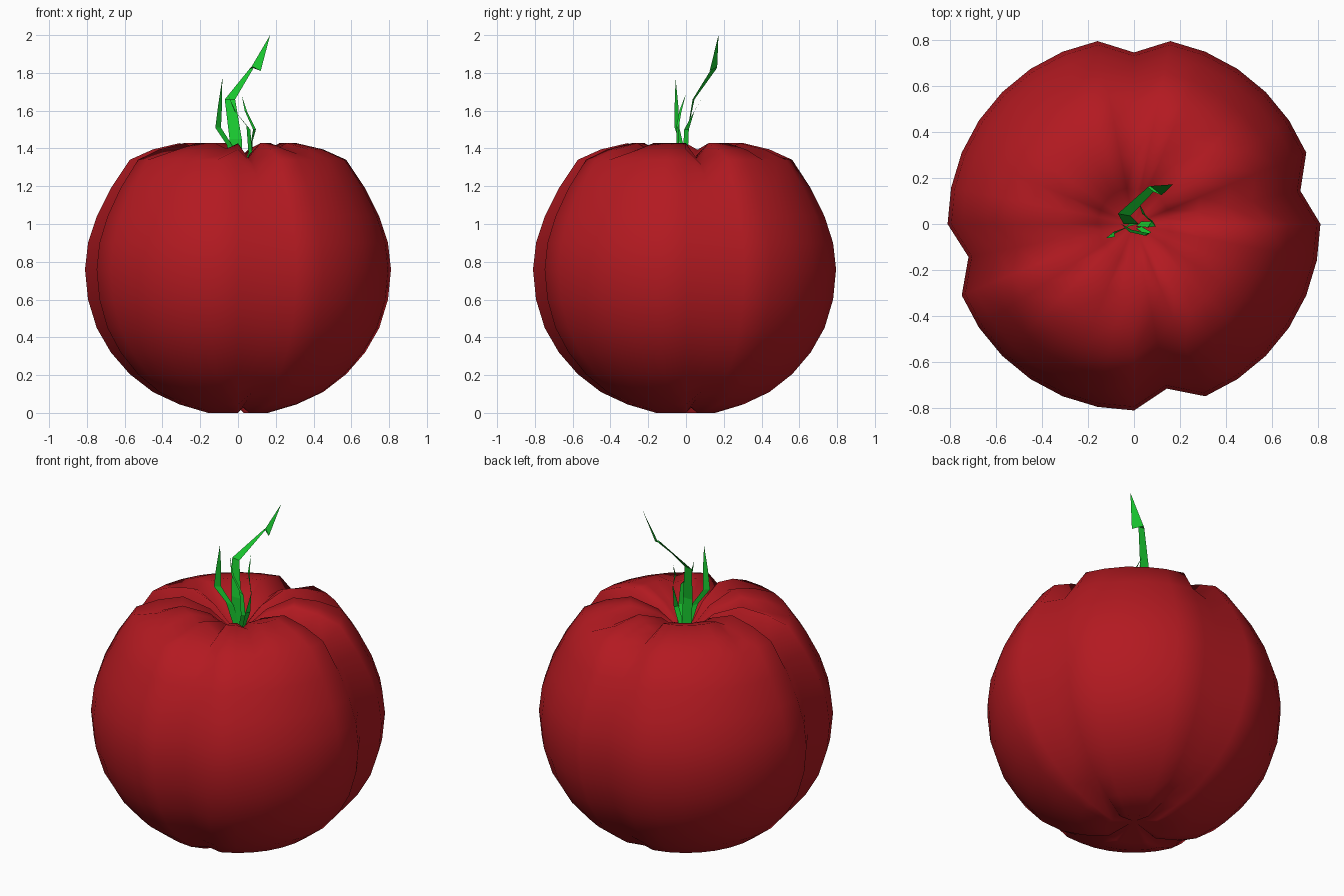
import bpy, math

SEG = 32


def material(name, color):
    m = bpy.data.materials.new(name)
    m.diffuse_color = color
    return m


def make_object(name, verts, faces, mat, smooth):
    me = bpy.data.meshes.new(name)
    me.from_pydata(verts, [], faces)
    me.update()
    me.materials.append(mat)
    me.polygons.foreach_set("use_smooth", [smooth] * len(me.polygons))
    ob = bpy.data.objects.new(name, me)
    bpy.context.collection.objects.link(ob)
    return ob


red = material("tomato_red", (0.45, 0.01, 0.015, 1))
green = material("stem_green", (0.01, 0.6, 0.03, 1))

# Fruit: lathe profile (radius, height) from below to the sunken top
profile = [(0.158, 0.0), (0.31, 0.045), (0.45, 0.11), (0.573, 0.205),
           (0.673, 0.32), (0.748, 0.45), (0.794, 0.60), (0.81, 0.76),
           (0.794, 0.90), (0.748, 1.04), (0.673, 1.19), (0.573, 1.34),
           (0.45, 1.395), (0.31, 1.428), (0.158, 1.37)]
deep = {1: 0.91, 8: 0.92, 17: 0.905, 25: 0.9}      # full-height grooves
shallow = {5: 0.04, 7: 0.03, 15: 0.035, 19: 0.03, 23: 0.03, 28: 0.025}  # top creases

verts, faces = [], []
for r, z in profile:
    for i in range(SEG):
        a = 2 * math.pi * i / SEG
        k, dz = deep.get(i, 1), 0
        if i in deep:
            if z > 1.3:
                dz = -0.08
            elif z < 0.1:
                dz = 0.03
        elif i in shallow and z > 1.36:
            dz = -shallow[i]
        verts.append((r * k * math.cos(a), r * k * math.sin(a), z + dz))
for j in range(len(profile) - 1):
    for i in range(SEG):
        n = (i + 1) % SEG
        faces.append((j * SEG + i, j * SEG + n, (j + 1) * SEG + n, (j + 1) * SEG + i))
bottom = len(verts)
verts += [(0, 0, 0.05), (0, 0, 1.23)]
last = (len(profile) - 1) * SEG
for i in range(SEG):
    n = (i + 1) % SEG
    faces.append((bottom, n, i))
    faces.append((bottom + 1, last + i, last + n))
make_object("tomato_body", verts, faces, red, True)


# Flat leaf strips: pairs of edge points closed by a tip
def ribbon(name, pairs, tip):
    v = [p for pair in pairs for p in pair] + [tip]
    f = [(2 * i, 2 * i + 1, 2 * i + 3, 2 * i + 2) for i in range(len(pairs) - 1)]
    f.append((len(v) - 3, len(v) - 2, len(v) - 1))
    make_object(name, v, f, green, False)


ribbon("main_stem", [
    ((-0.03, 0.0, 1.22), (0.03, 0.0, 1.22)),
    ((-0.045, 0.0, 1.45), (0.02, 0.0, 1.45)),
    ((-0.07, 0.045, 1.66), (-0.015, 0.035, 1.66)),
    ((0.06, 0.16, 1.82), (0.085, 0.14, 1.83)),
    ((0.07, 0.165, 1.83), (0.12, 0.125, 1.81))], (0.17, 0.172, 2.0))
ribbon("left_leaf", [
    ((-0.02, 0.0, 1.25), (0.02, 0.0, 1.25)),
    ((-0.06, -0.03, 1.42), (-0.02, -0.01, 1.40)),
    ((-0.12, -0.06, 1.51), (-0.09, -0.035, 1.51)),
    ((-0.105, -0.06, 1.63), (-0.085, -0.04, 1.62))], (-0.083, -0.055, 1.77))
ribbon("right_leaf", [
    ((0.01, -0.01, 1.25), (0.03, 0.01, 1.25)),
    ((0.06, -0.015, 1.38), (0.075, 0.01, 1.38)),
    ((0.095, -0.01, 1.50), (0.08, 0.015, 1.50)),
    ((0.05, 0.04, 1.59), (0.035, 0.045, 1.60))], (0.02, 0.095, 1.68))
ribbon("front_leaf", [
    ((0.01, -0.02, 1.25), (0.03, -0.01, 1.25)),
    ((0.055, -0.05, 1.38), (0.075, -0.035, 1.38)),
    ((0.045, -0.05, 1.52), (0.065, -0.04, 1.50)),
    ((-0.02, -0.035, 1.60), (-0.01, -0.025, 1.59))], (-0.055, 0.0, 1.69))
